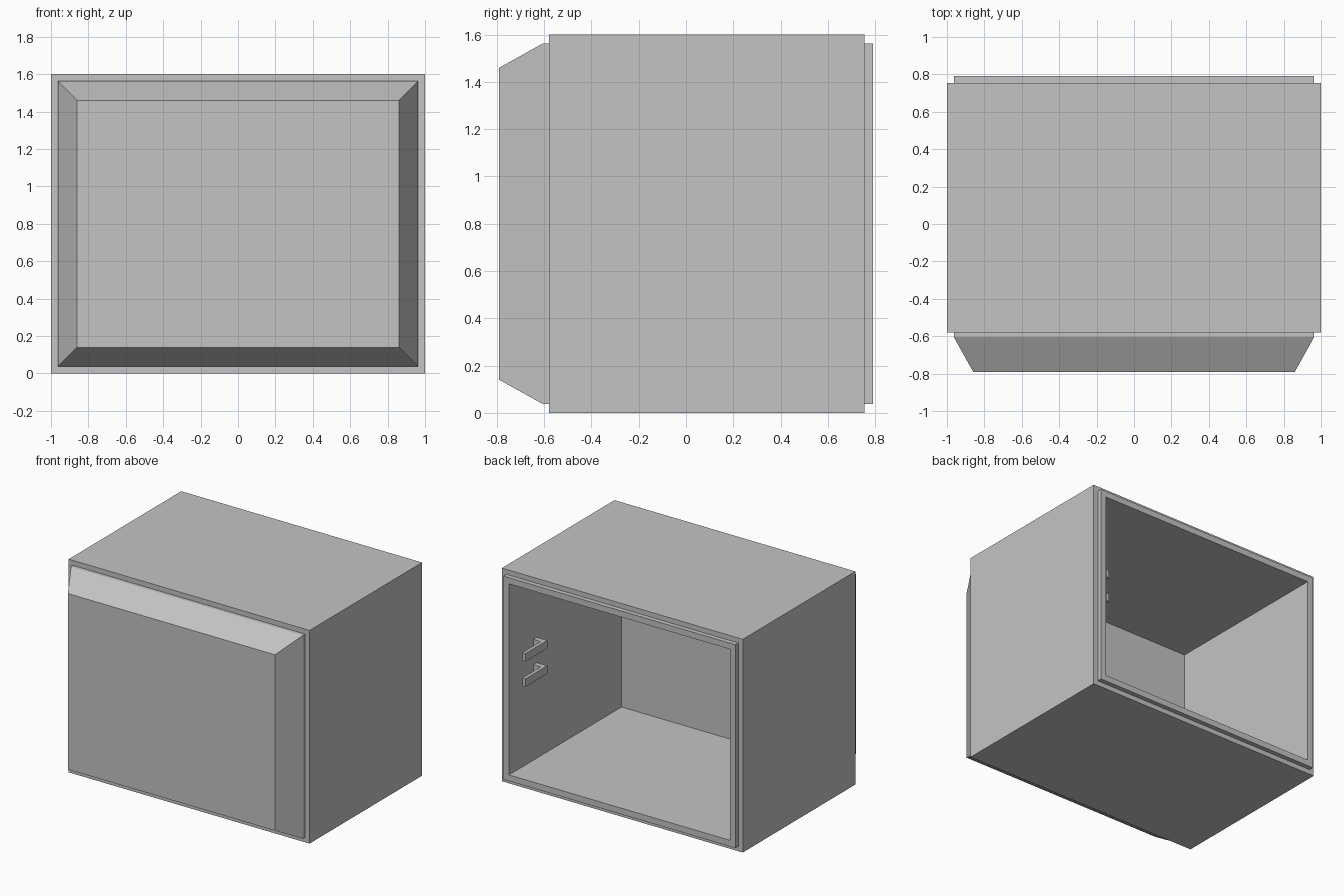
import bpy
import bmesh

cube = bpy.data.objects.get("Cube")
if cube:
    bpy.data.objects.remove(cube, do_unlink=True)

WIDTH, HEIGHT = 2.0, 1.6

# Single plain finish
grey = bpy.data.materials.new("plain grey")
grey.use_nodes = True
color = (0.55, 0.55, 0.55, 1)
grey.diffuse_color = color
grey.node_tree.nodes["Principled BSDF"].inputs["Base Color"].default_value = color


def finish(name, bm):
    bmesh.ops.recalc_face_normals(bm, faces=bm.faces)
    mesh = bpy.data.meshes.new(name)
    bm.to_mesh(mesh)
    bm.free()
    mesh.materials.append(grey)
    obj = bpy.data.objects.new(name, mesh)
    bpy.context.collection.objects.link(obj)
    return obj


def loft(name, sections):
    """Join rectangular sections, each given as depth and inset, and cap both ends."""
    bm = bmesh.new()
    rings = []
    for y, inset in sections:
        x, low, high = WIDTH / 2 - inset, inset, HEIGHT - inset
        corners = [(-x, low), (x, low), (x, high), (-x, high)]
        rings.append([bm.verts.new((cx, y, cz)) for cx, cz in corners])
    for a, b in zip(rings, rings[1:]):
        for i in range(4):
            j = (i + 1) % 4
            bm.faces.new((a[i], a[j], b[j], b[i]))
    bm.faces.new(rings[0])
    bm.faces.new(rings[-1])
    return finish(name, bm)


def hook(name, top):
    """L-shaped hook: a stem from the wall and an arm pointing to the back."""
    plan = [(0.93, 0.46), (0.83, 0.46), (0.83, 0.72),
            (0.855, 0.72), (0.855, 0.50), (0.93, 0.50)]
    bm = bmesh.new()
    base = bm.faces.new([bm.verts.new((x, y, top - 0.06)) for x, y in plan])
    raised = bmesh.ops.extrude_face_region(bm, geom=[base])["geom"]
    verts = [v for v in raised if isinstance(v, bmesh.types.BMVert)]
    bmesh.ops.translate(bm, verts=verts, vec=(0, 0, 0.06))
    return finish(name, bm)


# Hollow case, open at the back, with a stepped rear rim
loft("case", [(-0.58, 0), (0.755, 0), (0.755, 0.037), (0.79, 0.037),
              (0.79, 0.083), (-0.545, 0.083)])

# Raised front panel with chamfered sides
loft("front_panel", [(-0.79, 0.14), (-0.605, 0.037), (-0.57, 0.037)])

# Pair of hooks on the inside of the left wall
hook("upper_hook", 0.99)
hook("lower_hook", 0.80)
